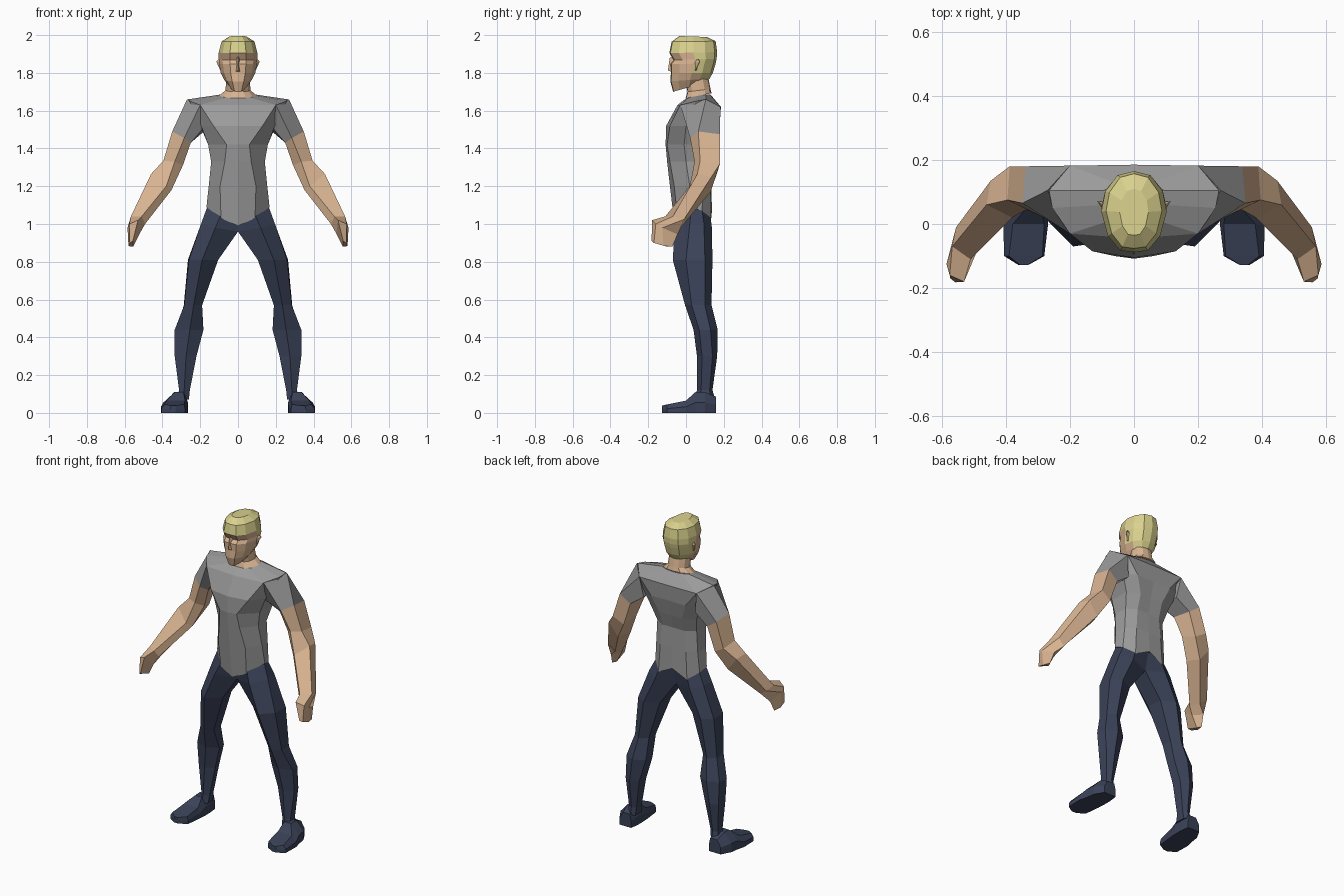
import bpy, bmesh


def material(name, rgb):
    m = bpy.data.materials.new(name)
    m.diffuse_color = (*rgb, 1)
    return m


SKIN = material("skin", (0.70, 0.46, 0.29))
HAIR = material("blond_hair", (0.70, 0.64, 0.27))
SHIRT = material("grey_cloth", (0.325, 0.325, 0.325))
NAVY = material("navy_cloth", (0.043, 0.055, 0.098))


def loft(name, rings, mat, side=1):
    """Closed flat-shaded skin through rings of equal point count."""
    bm = bmesh.new()
    rows = [[bm.verts.new((p[0] * side, p[1], p[2])) for p in r] for r in rings]
    n = len(rows[0])
    for a, b in zip(rows, rows[1:]):
        for i in range(n):
            j = (i + 1) % n
            bm.faces.new((a[i], a[j], b[j], b[i]))
    bm.faces.new(rows[0])
    bm.faces.new(rows[-1])
    bmesh.ops.recalc_face_normals(bm, faces=bm.faces)
    me = bpy.data.meshes.new(name)
    bm.to_mesh(me)
    bm.free()
    me.materials.append(mat)
    ob = bpy.data.objects.new(name, me)
    bpy.context.collection.objects.link(ob)
    return ob


def pair(name, rings, mat):
    for label, side in (("left_", 1), ("right_", -1)):
        loft(label + name, rings, mat, side)


def whole(half):
    """Complete a front-to-back half ring with its mirror image."""
    return half + [(-x, y, z) for x, y, z in half[-2:0:-1]]


def level(z, pts):
    return [(x, y, z) for x, y in pts]


# Shirt body: half rings from front centre round to back centre
shirt = [
    [(0, -.06, .99), (.09, -.045, 1.03), (.167, .03, 1.09),
     (.155, .085, 1.07), (.10, .133, 1.025), (0, .138, 1.075)],
    level(1.20, [(0, -.085), (.095, -.062), (.155, .02), (.145, .09), (.09, .13), (0, .133)]),
    level(1.33, [(0, -.10), (.07, -.085), (.142, .0), (.138, .09), (.08, .127), (0, .127)]),
    level(1.42, [(0, -.108), (.06, -.10), (.158, -.01), (.158, .12), (.08, .155), (0, .15)]),
    level(1.52, [(0, -.105), (.13, -.085), (.195, .0), (.20, .14), (.12, .178), (0, .175)]),
    [(0, -.045, 1.63), (.20, -.03, 1.63), (.255, .05, 1.65),
     (.265, .105, 1.66), (.20, .182, 1.62), (0, .185, 1.62)],
    [(0, .0, 1.665), (.06, .015, 1.67), (.09, .06, 1.68),
     (.095, .105, 1.685), (.05, .125, 1.685), (0, .13, 1.685)],
]
loft("shirt_body", [whole(r) for r in shirt], SHIRT)

# Sleeves and arms: five-sided, front / outer / back / under-back / under
sleeve_hem = [(.285, .022, 1.455), (.348, .065, 1.49), (.338, .18, 1.475),
              (.27, .172, 1.425), (.25, .06, 1.43)]
wrist = [(.51, -.11, 1.04), (.567, -.07, 1.04), (.555, -.01, 1.025), (.51, -.02, .99), (.492, -.09, 1.00)]
pair("sleeve", [
    [(.20, -.03, 1.63), (.27, .105, 1.66), (.20, .182, 1.62), (.18, .165, 1.49), (.19, .01, 1.50)],
    sleeve_hem], SHIRT)
pair("arm", [
    sleeve_hem,
    [(.335, .045, 1.33), (.395, .075, 1.335), (.388, .18, 1.32), (.32, .168, 1.28), (.292, .08, 1.31)],
    [(.38, .02, 1.20), (.460, .06, 1.265), (.447, .135, 1.25), (.385, .13, 1.17), (.352, .05, 1.18)],
    wrist], SKIN)
pair("hand", [
    wrist,
    [(.53, -.18, 1.02), (.575, -.16, 1.00), (.585, -.125, .98), (.558, -.045, .945), (.52, -.10, .95)],
    [(.557, -.182, .91), (.573, -.17, .90), (.58, -.12, .885), (.568, -.072, .88), (.555, -.10, .88)],
], SKIN)

# Trouser legs: six-sided, from the shirt hem through the crotch to the ankle
pair("trouser_leg", [
    [(.09, -.042, 1.05), (.163, .03, 1.09), (.152, .085, 1.075),
     (.10, .13, 1.04), (0, .13, 1.085), (0, -.045, 1.02)],
    [(.12, -.06, .98), (.196, .02, 1.0), (.19, .095, 1.0),
     (.12, .137, .98), (0, .10, .965), (0, -.01, .96)],
    level(.81, [(.19, -.07), (.26, .0), (.265, .10), (.20, .14), (.115, .10), (.105, .0)]),
    level(.57, [(.235, -.005), (.285, .03), (.287, .10), (.24, .135), (.19, .10), (.19, .03)]),
    level(.44, [(.255, .04), (.335, .07), (.325, .13), (.26, .168), (.19, .13), (.183, .075)]),
    level(.30, [(.275, .058), (.335, .085), (.325, .14), (.28, .165), (.23, .14), (.22, .085)]),
    level(.12, [(.285, .058), (.312, .08), (.312, .125), (.285, .14), (.26, .125), (.255, .08)]),
    level(.07, [(.29, .04), (.325, .07), (.32, .13), (.285, .155), (.265, .13), (.26, .07)]),
], NAVY)

# Shoes: cross-sections from heel to toe (y, inner x, outer x, height, top inset)
sections = [(.16, .272, .355, .085, .025), (.10, .265, .388, .11, .05), (.05, .265, .395, .11, .06),
            (.0, .268, .408, .065, .03), (-.10, .28, .405, .045, .015),
            (-.128, .33, .36, .038, .005)]
pair("shoe", [[(a, y, 0), (b, y, 0), (b, y, h * .5), (b - i, y, h), (a + i * .4, y, h), (a, y, h * .5)]
              for y, a, b, h, i in sections], NAVY)

# Head and neck: shared half outline scaled at each level
OUTLINE = [(0, 0), (.42, .02), (.8, .2), (1, .5), (.88, .75), (.5, .95), (0, 1)]


def oval(zf, zb, yf, yb, w):
    return whole([(w * u, yf + (yb - yf) * v, zf + (zb - zf) * v) for u, v in OUTLINE])


loft("neck", [oval(1.667, 1.692, -.002, .135, .10), oval(1.70, 1.715, .008, .13, .066),
              oval(1.76, 1.79, -.005, .115, .062)], SKIN)
head = loft("head", [
    oval(1.70, 1.75, -.068, .105, .042), oval(1.755, 1.77, -.083, .125, .073),
    oval(1.80, 1.80, -.08, .142, .092), oval(1.847, 1.85, -.082, .157, .10),
    oval(1.868, 1.875, -.065, .162, .102), oval(1.905, 1.91, -.088, .165, .102),
    oval(1.965, 1.968, -.076, .157, .087), oval(1.995, 1.99, -.035, .11, .045)], SKIN)

# Hairline drops behind the temples towards the nape
head.data.materials.append(HAIR)
for f in head.data.polygons:
    c = f.center
    hairline = 1.9 - 2.5 * max(0, c.y - .02)
    f.material_index = int(c.z > hairline and f.normal.z > -.75)

# Nose and ears
loft("nose", [[(-.016, -.07, 1.805), (0, -.096, 1.812), (.016, -.07, 1.805)],
              [(-.009, -.06, 1.89), (0, -.086, 1.88), (.009, -.06, 1.89)]], SKIN)
pair("ear", [[(.082, .04, 1.81), (.095, .05, 1.815), (.085, .06, 1.81)],
             [(.09, .035, 1.85), (.115, .072, 1.86), (.09, .07, 1.85)],
             [(.09, .045, 1.872), (.103, .062, 1.872), (.09, .068, 1.872)]], SKIN)
